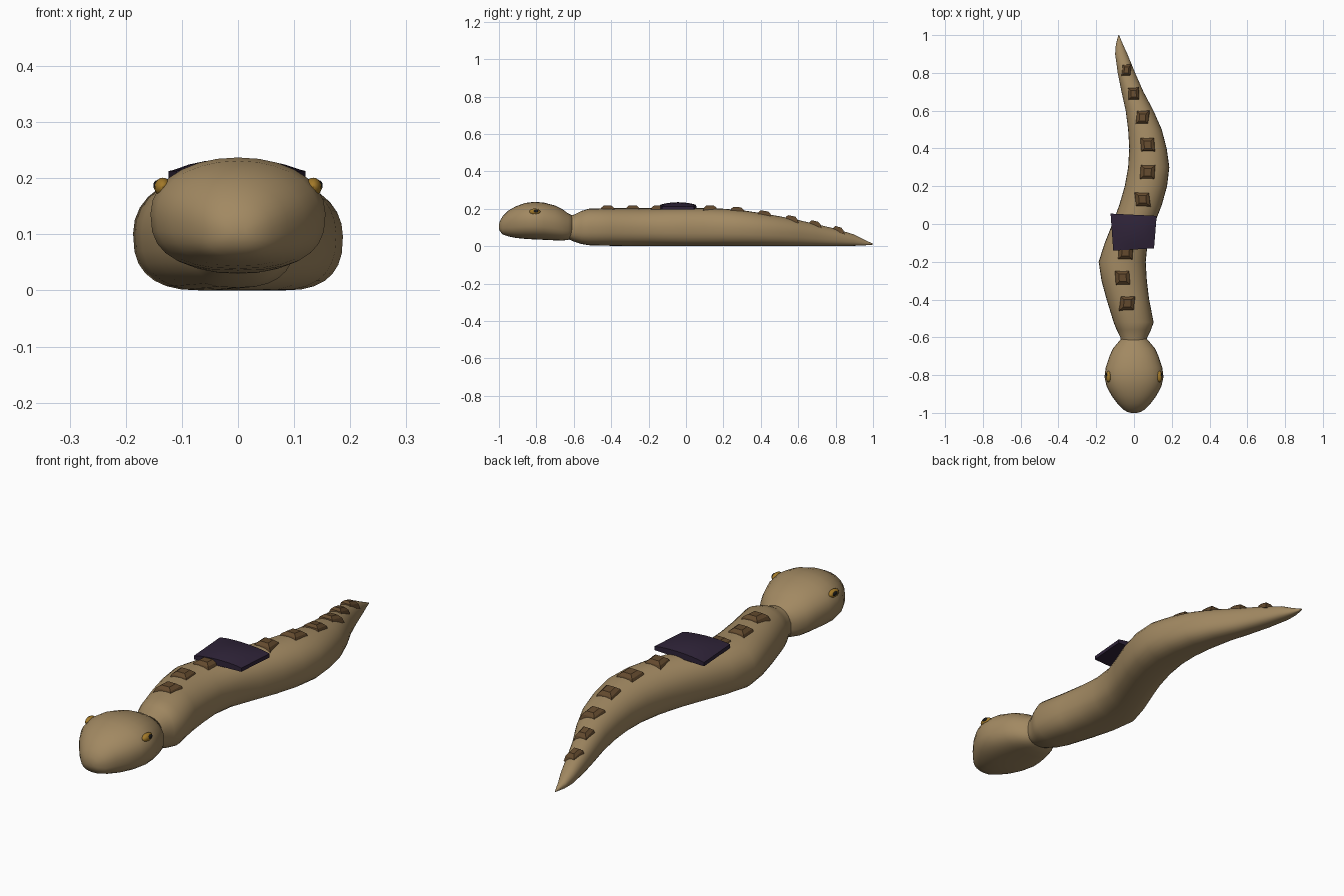
import bpy, bmesh, math
from mathutils import Vector

if "Cube" in bpy.data.objects:
    bpy.data.objects.remove(bpy.data.objects["Cube"])


def material(name, rgb):
    m = bpy.data.materials.new(name)
    m.diffuse_color = (*rgb, 1)
    m.use_nodes = True
    m.node_tree.nodes["Principled BSDF"].inputs["Base Color"].default_value = m.diffuse_color
    return m


TAN = material("tan_skin", (0.36, 0.25, 0.122))
BROWN = material("brown_scale", (0.125, 0.068, 0.027))
PURPLE = material("dark_purple", (0.028, 0.017, 0.04))
AMBER = material("amber_eye", (0.36, 0.19, 0.022))
BLACK = material("black_pupil", (0.01, 0.01, 0.01))


def finish(bm, name, mat, angle=40):
    bmesh.ops.recalc_face_normals(bm, faces=bm.faces)
    me = bpy.data.meshes.new(name)
    bm.to_mesh(me)
    bm.free()
    ob = bpy.data.objects.new(name, me)
    bpy.context.collection.objects.link(ob)
    me.materials.append(mat)
    bpy.ops.object.select_all(action='DESELECT')
    ob.select_set(True)
    bpy.context.view_layer.objects.active = ob
    bpy.ops.object.shade_smooth_by_angle(angle=math.radians(angle))
    return ob


def power(v, n):
    return math.copysign(abs(v) ** (2 / n), v)


def loft(name, stations, mat, sides=28):
    """Skin rounded sections given as (y, left, right, bottom, top)."""
    bm = bmesh.new()
    rings = []
    for y, l, r, b, t in stations:
        ring = []
        for i in range(sides):
            a = 2 * math.pi * i / sides
            n = 2.1 if math.sin(a) > 0 else 2.6
            ring.append(bm.verts.new(((l + r) / 2 + (r - l) / 2 * power(math.cos(a), n), y,
                                      (b + t) / 2 + (t - b) / 2 * power(math.sin(a), n))))
        rings.append(ring)
    for p, q in zip(rings, rings[1:]):
        for i in range(sides):
            j = (i + 1) % sides
            bm.faces.new((p[i], p[j], q[j], q[i]))
    bm.faces.new(rings[0])
    bm.faces.new(rings[-1])
    return finish(bm, name, mat, 60)


# Winding body with tapered tail
body = [
    (-0.66, -0.065, 0.065, 0.05, 0.165), (-0.60, -0.072, 0.070, 0.025, 0.168),
    (-0.56, -0.092, 0.090, 0.012, 0.188), (-0.52, -0.108, 0.104, 0.005, 0.200),
    (-0.40, -0.145, 0.080, 0.002, 0.203), (-0.30, -0.172, 0.068, 0, 0.203),
    (-0.20, -0.187, 0.062, 0, 0.203), (-0.10, -0.155, 0.072, 0, 0.203),
    (0.00, -0.115, 0.108, 0, 0.203), (0.10, -0.078, 0.147, 0, 0.203),
    (0.20, -0.049, 0.175, 0, 0.200), (0.30, -0.031, 0.187, 0, 0.192),
    (0.40, -0.025, 0.173, 0, 0.177), (0.50, -0.031, 0.147, 0, 0.160),
    (0.60, -0.044, 0.103, 0, 0.140), (0.70, -0.066, 0.050, 0, 0.117),
    (0.80, -0.086, 0.006, 0, 0.093), (0.90, -0.100, -0.035, 0.002, 0.062),
    (0.95, -0.096, -0.058, 0.004, 0.036), (1.0, -0.083, -0.079, 0.008, 0.013)]
loft("body", body, TAN)

# Broad flattened head, symmetric
head = [
    (-0.60, 0.060, 0.05, 0.160), (-0.63, 0.087, 0.034, 0.175), (-0.66, 0.112, 0.030, 0.197),
    (-0.70, 0.130, 0.031, 0.217), (-0.76, 0.150, 0.034, 0.233), (-0.81, 0.156, 0.036, 0.237),
    (-0.86, 0.145, 0.039, 0.231), (-0.91, 0.118, 0.044, 0.213), (-0.95, 0.088, 0.052, 0.190),
    (-0.98, 0.060, 0.062, 0.160), (-0.995, 0.035, 0.080, 0.135), (-1.0, 0.015, 0.095, 0.115)]
loft("head", [(y, -w, w, b, t) for y, w, b, t in head], TAN)

# Raised back scales: four-sided studs along the spine
spots = [(-0.035, -0.42, 1), (-0.06, -0.285, 1), (-0.045, -0.15, 1), (0.045, 0.13, 1),
         (0.072, 0.275, 1), (0.072, 0.42, 0.95), (0.045, 0.565, 0.85),
         (-0.002, 0.69, 0.72), (-0.04, 0.815, 0.6)]


def top_at(y):
    for p, q in zip(body, body[1:]):
        if p[0] <= y <= q[0]:
            return p[4] + (q[4] - p[4]) * (y - p[0]) / (q[0] - p[0])


for k, (x, y, s) in enumerate(spots):
    bm = bmesh.new()
    slope = (top_at(y + 0.03) - top_at(y - 0.03)) / 0.06
    rings = []
    for hx, hy, h in ((0.042, 0.04, -0.016), (0.034, 0.033, 0.004), (0.019, 0.020, 0.015)):
        ring = []
        for sx, sy in ((-1, -1), (1, -1), (1, 1), (-1, 1)):
            dy = sy * hy * (0.5 + s / 2)
            skew = 0.08 * dy * (-1 if k % 2 else 1)
            ring.append(bm.verts.new((x + sx * hx * s + skew, y + dy, top_at(y) + slope * dy + h)))
        rings.append(ring)
    for p, q in zip(rings, rings[1:]):
        for i in range(4):
            j = (i + 1) % 4
            bm.faces.new((p[i], p[j], q[j], q[i]))
    bm.faces.new(rings[0])
    bm.faces.new(rings[-1])
    finish(bm, f"back_scale_{k + 1}", BROWN, 15)

# Saddle pad: cushioned plate
bm = bmesh.new()
bmesh.ops.create_grid(bm, x_segments=8, y_segments=6, size=1)
ext = bmesh.ops.extrude_face_region(bm, geom=bm.faces[:])
upper = {v for v in ext['geom'] if isinstance(v, bmesh.types.BMVert)}
for v in bm.verts:
    u, w = v.co.x, v.co.y
    z = 0.213 + 0.022 * (1 - u * u) ** 0.8 * (1 - 0.55 * w * w) if v in upper else 0.197
    v.co = Vector((-0.002 + u * (0.115 + 0.007 * w), -0.043 + w * 0.092 - 0.006 * u * w, z))
finish(bm, "saddle_pad", PURPLE, 40)

# Eyes with pupils
for side, tag in ((-1, "left"), (1, "right")):
    for name, mat, pos, size in (
            ("eye", AMBER, (0.134, -0.808, 0.184), (0.015, 0.03, 0.017)),
            ("pupil", BLACK, (0.145, -0.803, 0.187), (0.006, 0.014, 0.009))):
        bm = bmesh.new()
        bmesh.ops.create_uvsphere(bm, u_segments=16, v_segments=10, radius=1)
        for v in bm.verts:
            v.co = Vector((side * (pos[0] + v.co.x * size[0]),
                           pos[1] + v.co.y * size[1], pos[2] + v.co.z * size[2]))
        finish(bm, f"{tag}_{name}", mat)
